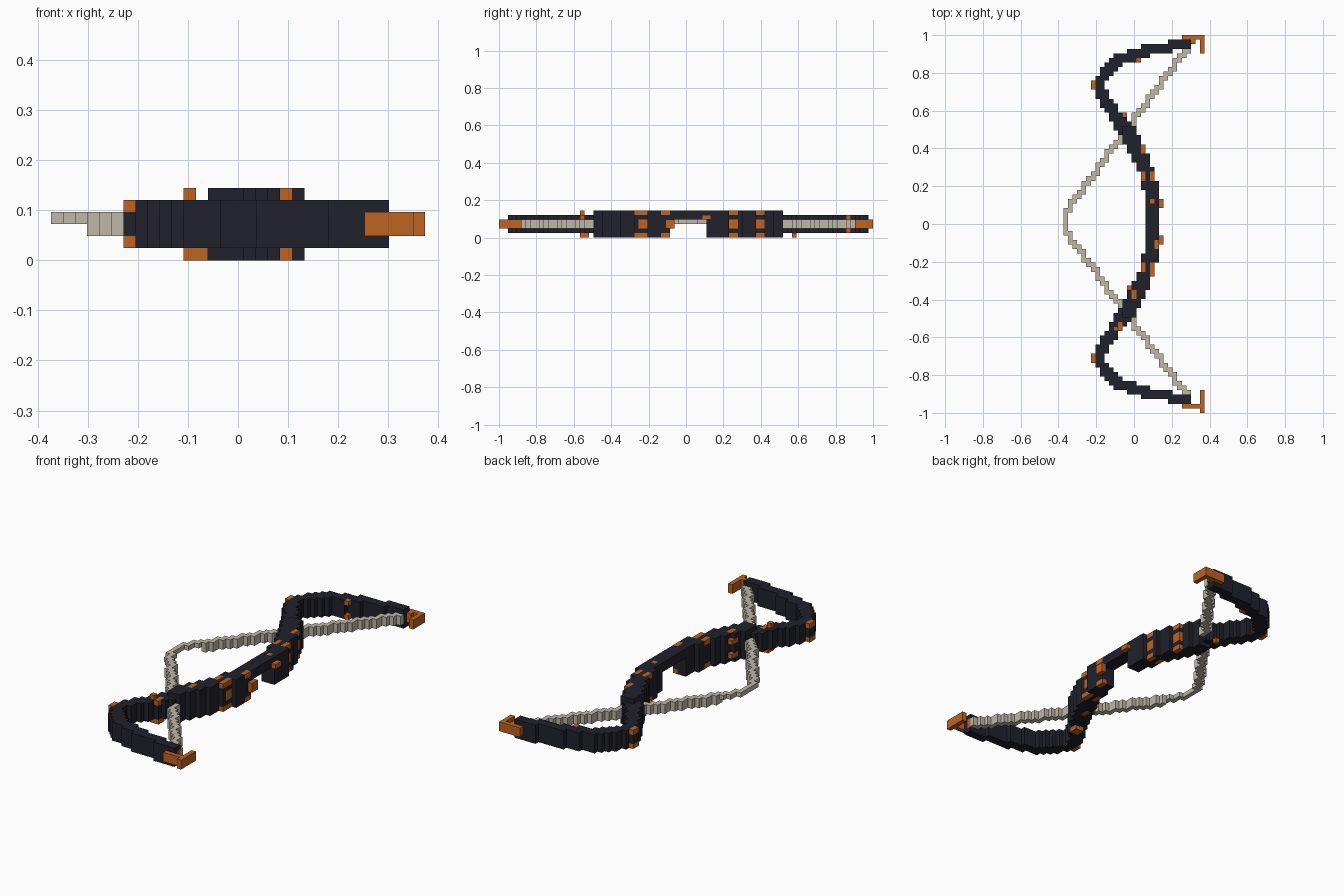
import bpy
import bmesh
from mathutils import Vector

if "Cube" in bpy.data.objects:
    bpy.data.objects.remove(bpy.data.objects["Cube"], do_unlink=True)

ROWS, COLS, MID = 83, 31, 42
V = 2 / ROWS
UP, LOW = 1, -1
BOTH = (UP, LOW)


def make_material(name, rgb):
    mat = bpy.data.materials.new(name)
    mat.use_nodes = True
    color = (*rgb, 1)
    mat.diffuse_color = color
    mat.node_tree.nodes["Principled BSDF"].inputs["Base Color"].default_value = color
    return mat


dark = make_material("charcoal", (0.015, 0.015, 0.025))
copper = make_material("copper orange", (0.52, 0.125, 0.016))
cord = make_material("pale cord", (0.51, 0.48, 0.39))

cells = {}  # (column, row, layer) -> part name


def put(part, side, cols, rows, layers):
    """Fill a box of cells; rows count outward from the middle."""
    for i in range(cols[0], cols[1] + 1):
        for m in range(rows[0], rows[1] + 1):
            j = MID + m if side == UP else MID - 1 - m
            if 0 <= j < ROWS and 0 <= i < COLS:
                for k in layers:
                    cells[i, j, k] = part


# Bowstring: one straight staircase to each tip, thinner at the nock
for side in BOTH:
    put("bowstring", side, (0, 0), (0, 1), [3])
    for i in range(28):
        lo, hi = int(1.5 + 1.35 * i), int(1.5 + 1.35 * (i + 1))
        put("bowstring", side, (i, i), (lo, min(hi, 38)), [3] if i < 3 else [2, 3])

# Limbs and riser: a square brush dragged along the half profile
profile = [(0.097, 0.0), (0.097, 0.10), (0.09, 0.18), (0.07, 0.255), (0.03, 0.36),
           (-0.03, 0.465), (-0.10, 0.57), (-0.165, 0.663), (-0.183, 0.728),
           (-0.15, 0.80), (-0.07, 0.858), (0.09, 0.912), (0.277, 0.94)]
for side in BOTH:
    limb = "upper_limb" if side == UP else "lower_limb"
    for a, b in zip(profile, profile[1:]):
        for s in range(25):
            p = Vector(a).lerp(Vector(b), s / 24)
            m = max(0, round(p.y / V - 1))
            width = 3 if m <= 20 else 2
            i = round(p.x / V + COLS / 2 - width / 2)
            for row in (m, m + 1):
                if row <= 3:
                    layers = [4, 5]           # arrow window
                elif row <= 20:
                    layers = range(6)         # deep riser
                else:
                    layers = range(1, 5)      # slim limb
                part = "riser" if row <= 20 else limb
                for col in range(i, i + width):
                    used = [k for k in layers if col >= 13 or 0 < k < 5]
                    put(part, side, (col, col), (row, row), used)
    # Bend knuckle with copper corners
    put(limb, side, (6, 6), (29, 30), [2, 3])
    put("inlays", side, (6, 6), (29, 30), [1, 4])
    # Hooked tips
    put("tip_hooks", side, (26, 30), (40, 40), [2, 3])
    put("tip_hooks", side, (30, 30), (37, 41), [2, 3])
    # Bands on the riser
    put("inlays", side, (19, 19), (9, 10), [0, 2, 3, 5])
    put("inlays", side, (17, 17), (9, 10), [0, 5])

# Scattered copper inlays: side, columns, rows, layers
inlays = [
    (UP, (13, 13), (23, 23), [0]),
    (UP, (17, 17), (15, 16), [0, 2, 3, 5]),
    (UP, (16, 16), (35, 35), [1, 4]),
    (UP, (21, 21), (3, 4), [4]),
    (UP, (19, 19), (4, 4), [5]),
    (LOW, (21, 21), (3, 4), [2, 3]),
    (LOW, (20, 20), (4, 5), [0, 5]),
    (LOW, (19, 19), (11, 11), [0, 5]),
    (LOW, (15, 15), (15, 16), [0, 5]),
    (LOW, (14, 14), (14, 15), [1, 4]),
    (LOW, (11, 12), (22, 23), [0]),
    (LOW, (11, 11), (23, 23), [5]),
    (LOW, (12, 12), (22, 23), [4]),
]
for entry in inlays:
    put("inlays", *entry)
put("tip_hooks", UP, (28, 28), (39, 39), [2, 3])
put("tip_hooks", LOW, (27, 27), (38, 38), [2, 3])


def build(part, mat):
    """Skin the outer faces of one part's cells."""
    bm = bmesh.new()
    verts = {}

    def vert(c):
        if c not in verts:
            verts[c] = bm.verts.new(((c[0] - COLS / 2) * V, (c[1] - ROWS / 2) * V, c[2] * V))
        return verts[c]

    for cell in [c for c, name in cells.items() if name == part]:
        for axis in range(3):
            u, w = (axis + 1) % 3, (axis + 2) % 3
            for d in (0, 1):
                near = list(cell)
                near[axis] += 2 * d - 1
                if tuple(near) in cells:
                    continue
                ring = []
                for du, dw in ((0, 0), (1, 0), (1, 1), (0, 1)):
                    c = list(cell)
                    c[axis] += d
                    c[u] += du
                    c[w] += dw
                    ring.append(vert(tuple(c)))
                bm.faces.new(ring if d else ring[::-1])
    mesh = bpy.data.meshes.new(part)
    bm.to_mesh(mesh)
    bm.free()
    mesh.materials.append(mat)
    bpy.context.collection.objects.link(bpy.data.objects.new(part, mesh))


for part, mat in (("riser", dark), ("upper_limb", dark), ("lower_limb", dark),
                  ("inlays", copper), ("tip_hooks", copper), ("bowstring", cord)):
    build(part, mat)
